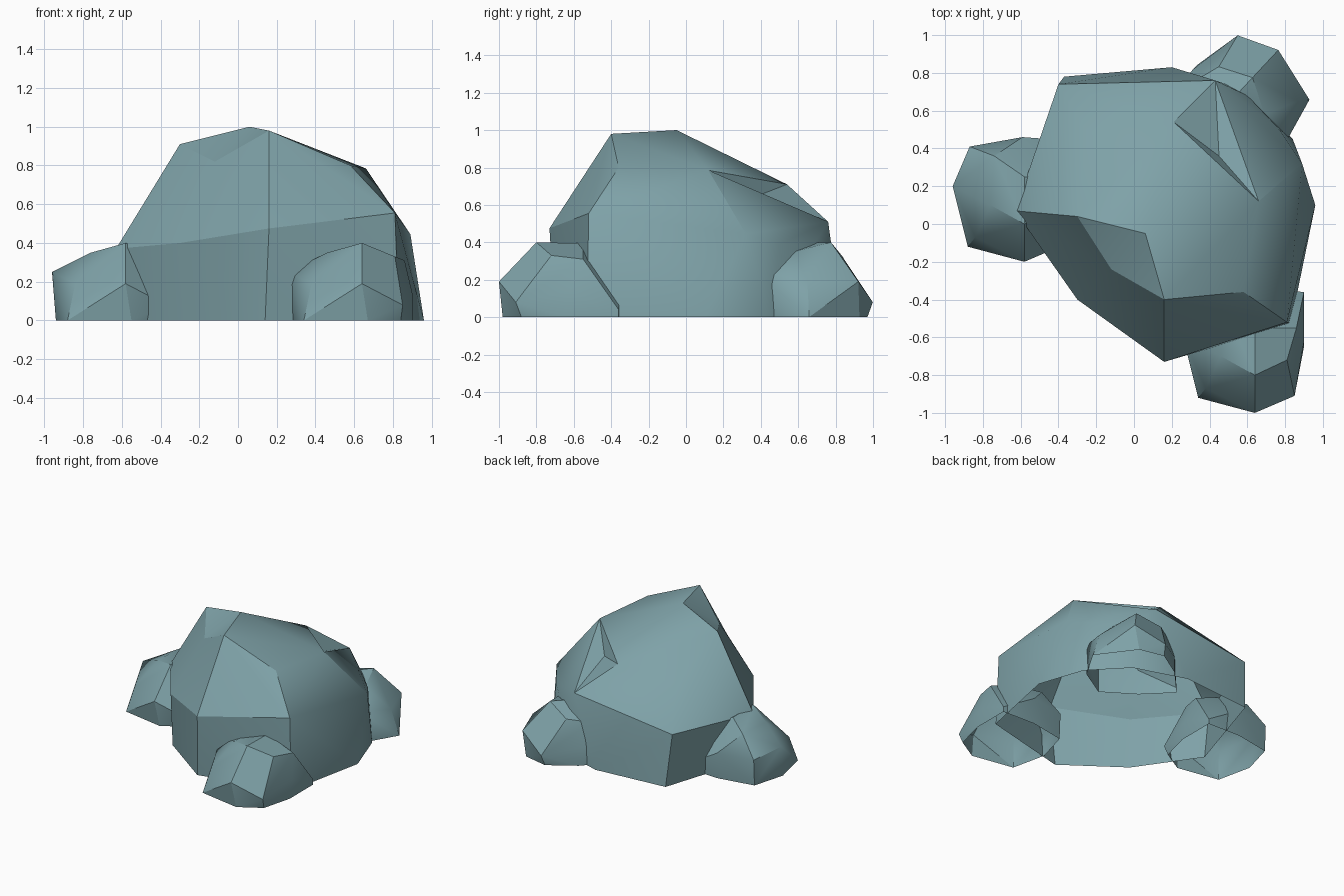
import bpy, bmesh, math
from mathutils import Matrix, Vector

if "Cube" in bpy.data.objects:
    bpy.data.objects.remove(bpy.data.objects["Cube"])

slate = bpy.data.materials.new("slate")
slate.diffuse_color = (.21, .36, .39, 1)
slate.use_nodes = True
slate.node_tree.nodes["Principled BSDF"].inputs["Base Color"].default_value = slate.diffuse_color


def faceted_rock(name, corners, matrix=Matrix(), dents=()):
    """Chiselled rock: hull of its corners, some pushed in, open underneath."""
    bm = bmesh.new()
    for c in corners:
        bm.verts.new(c)
    pushed = [(bm.verts.new(a), b) for a, b in dents]
    res = bmesh.ops.convex_hull(bm, input=bm.verts[:])
    for v, target in pushed:
        v.co = Vector(target)
    junk = {g for k in ("geom_interior", "geom_unused") for g in res[k]
            if isinstance(g, bmesh.types.BMVert)}
    bmesh.ops.delete(bm, geom=list(junk), context='VERTS')
    under = [f for f in bm.faces if all(v.co.z < 0.01 for v in f.verts)]
    bmesh.ops.delete(bm, geom=under, context='FACES')
    bm.normal_update()
    bmesh.ops.dissolve_limit(bm, angle_limit=math.radians(4),
                             verts=bm.verts[:], edges=bm.edges[:])
    bm.transform(matrix)
    bm.normal_update()
    mesh = bpy.data.meshes.new(name)
    bm.to_mesh(mesh)
    bm.free()
    mesh.materials.append(slate)
    obj = bpy.data.objects.new(name, mesh)
    bpy.context.collection.objects.link(obj)
    bpy.ops.object.select_all(action='DESELECT')
    obj.select_set(True)
    bpy.context.view_layer.objects.active = obj
    bpy.ops.object.shade_smooth_by_angle(angle=math.radians(30))
    return obj


# Large boulder: ground outline, shoulder ring, crown
ground = [(-.60, .06), (-.29, -.39), (.14, -.70), (.83, -.53),
          (.96, .10), (.84, .45), (.60, .70), (.20, .83), (-.37, .78)]
shoulder = [(-.63, .07, .37), (-.30, -.40, .40), (.16, -.73, .475),
            (.81, -.52, .555), (.89, .32, .445), (.77, .50, .39),
            (.60, .68, .38), (.43, .76, .51), (-.40, .74, .40)]
crown = [(-.25, .49, .66), (-.30, .04, .91), (.06, -.05, 1.0),
         (.16, -.40, .98), (.58, -.36, .80), (.66, .12, .785),
         (.21, .54, .71)]
# Two crown corners sit in hollows: outer position, then pushed-in position
hollows = [((-.18, -.30, .92), (-.12, -.24, .82)),
           ((.52, .42, .68), (.45, .36, .64))]
faceted_rock("large_boulder", [(x, y, 0) for x, y in ground] + shoulder + crown,
             dents=hollows)

# Small rock, described around its own centre, placed three times
cx, cy = .60, -.68
small = [(.28, -.65, 0), (.34, -.92, 0), (.67, -.98, 0), (.84, -.88, 0),
         (.90, -.65, 0), (.90, -.36, 0), (.63, -.35, 0), (.35, -.40, 0),
         (.85, -.91, .08), (.90, -.62, .14), (.64, -1.0, .19),
         (.38, -.87, .19), (.26, -.60, .25), (.35, -.39, .20),
         (.63, -.34, .20), (.90, -.36, .04), (.81, -.72, .33),
         (.86, -.55, .31), (.64, -.80, .40), (.64, -.55, .395),
         (.46, -.70, .35), (.48, -.44, .35)]
small = [(x - cx, y - cy, z) for x, y, z in small]
for name, x, y, turn in (("front_small_rock", cx, cy, 0),
                         ("left_small_rock", cx - 1.22, cy + .80, 0),
                         ("back_small_rock", .575, .66, 137)):
    faceted_rock(name, small, Matrix.Translation((x, y, 0))
                 @ Matrix.Rotation(math.radians(turn), 4, 'Z'))
